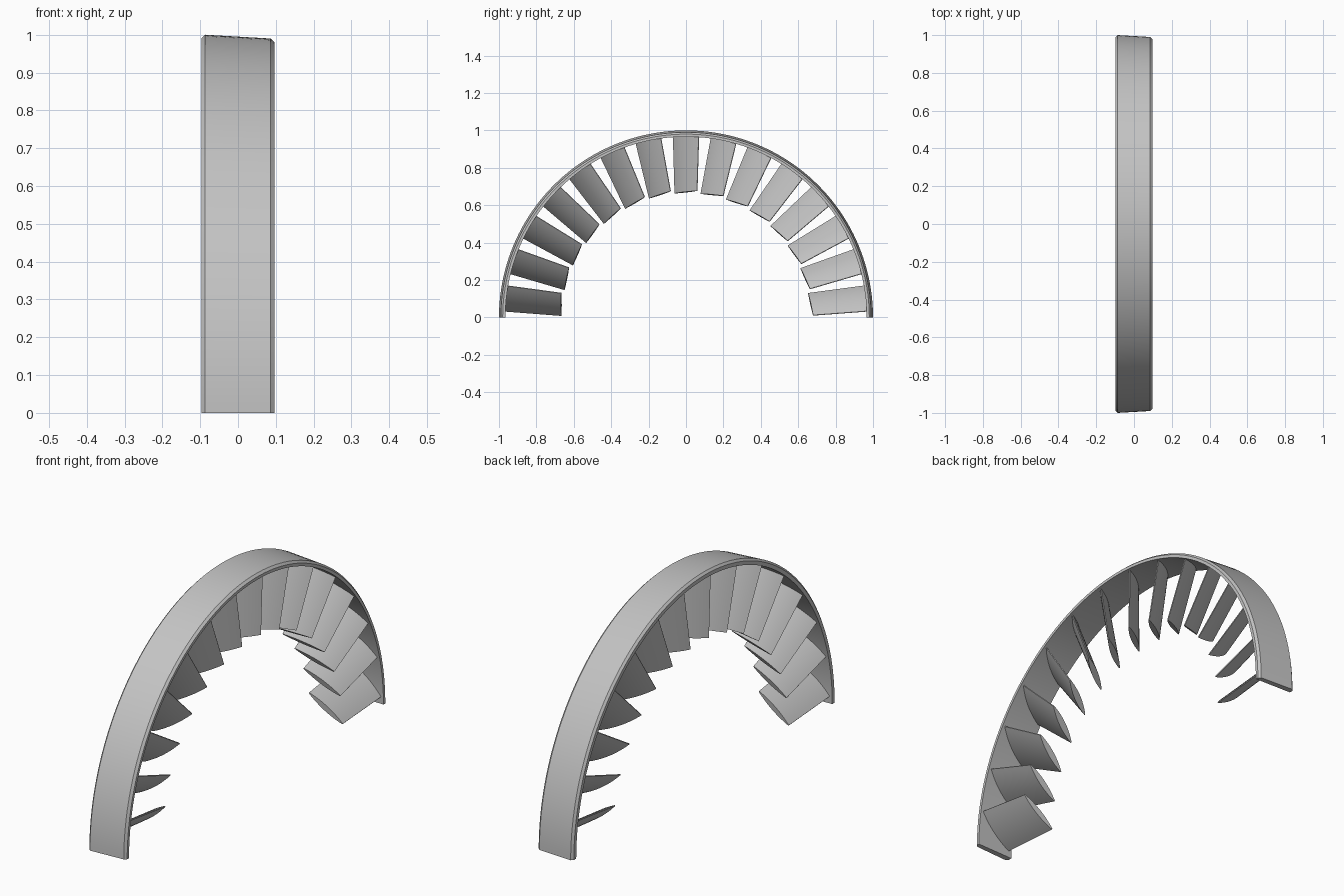
import bpy, bmesh, math
from mathutils import Matrix, Vector

if "Cube" in bpy.data.objects:
    bpy.data.objects.remove(bpy.data.objects["Cube"], do_unlink=True)

metal = bpy.data.materials.new("grey metal")
metal.use_nodes = True
GREY = (0.55, 0.55, 0.55, 1)
metal.diffuse_color = GREY
metal.node_tree.nodes["Principled BSDF"].inputs["Base Color"].default_value = GREY


def finish(bm, name):
    bmesh.ops.recalc_face_normals(bm, faces=bm.faces)
    mesh = bpy.data.meshes.new(name)
    bm.to_mesh(mesh)
    bm.free()
    obj = bpy.data.objects.new(name, mesh)
    bpy.context.collection.objects.link(obj)
    mesh.materials.append(metal)
    bpy.ops.object.select_all(action="DESELECT")
    obj.select_set(True)
    bpy.context.view_layer.objects.active = obj
    bpy.ops.object.shade_smooth_by_angle(angle=math.radians(25))
    return obj


def loft(bm, rings):
    """Skin closed loops of points and cap both ends."""
    loops = [[bm.verts.new(p) for p in ring] for ring in rings]
    for a, b in zip(loops, loops[1:]):
        for i in range(len(a)):
            j = (i + 1) % len(a)
            bm.faces.new((a[i], a[j], b[j], b[i]))
    bm.faces.new(loops[0])
    bm.faces.new(loops[-1])


# Half-ring casing: a slightly conical, chamfered band swept over 180 degrees
profile = [(-0.097, 0.972), (-0.097, 0.99), (-0.087, 1.0),
           (0.086, 0.99), (0.097, 0.98), (0.097, 0.966)]
STEPS = 96
bm = bmesh.new()
loft(bm, [[(x, r * math.cos(a), r * math.sin(a)) for x, r in profile]
          for a in (math.pi * k / STEPS for k in range(STEPS + 1))])
finish(bm, "casing_half_ring")


# Vane section: a lens staggered across the ring's width
def vane_section(half_x, half_t, thickness, radius, slope):
    chord = Vector((half_x, -half_t))
    normal = Vector((half_t, half_x)).normalized()
    n = 12
    lens = [(-1 + 2 * k / n, 1) for k in range(n + 1)]
    lens += [(1 - 2 * k / n, -1) for k in range(n + 1)]
    points = []
    for u, side in lens:
        p = chord * u + normal * side * (0.002 + thickness * (1 - u * u))
        points.append((p.x, radius + slope * p.x, p.y))
    return points


# Fifteen radial vanes, evenly spaced around the casing
VANES = 15
for i in range(VANES):
    bm = bmesh.new()
    loft(bm, [vane_section(0.083, 0.069, 0.012, 0.978, -0.03),
              vane_section(0.08, 0.06, 0.012, 0.67, 0.09)])
    turn = Matrix.Rotation(math.pi * (i + 0.5) / VANES, 4, "X")
    bmesh.ops.transform(bm, matrix=turn, verts=bm.verts)
    finish(bm, f"vane_{i + 1}")
